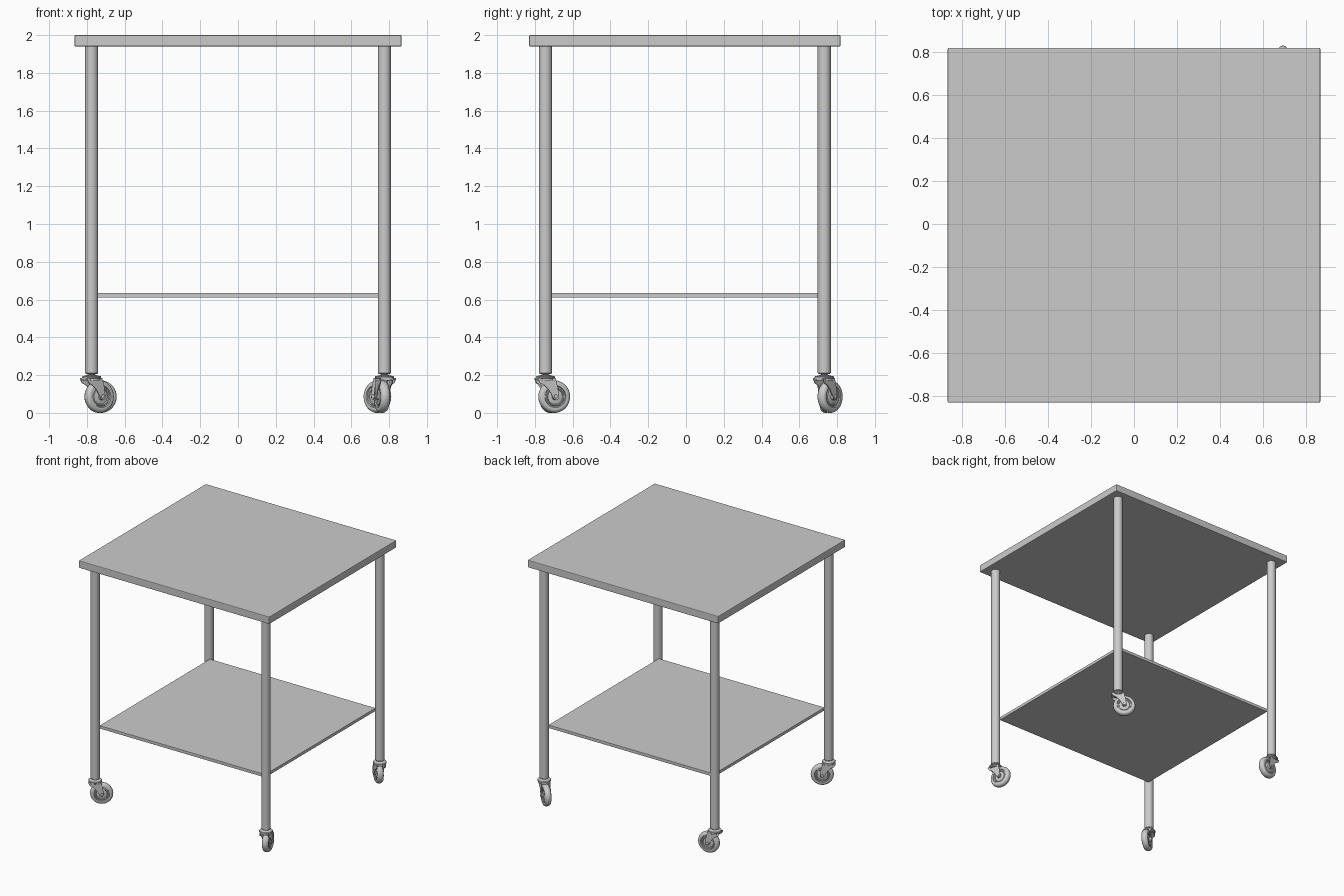
import bpy, bmesh, math
from mathutils import Matrix, Vector

if "Cube" in bpy.data.objects:
    bpy.data.objects.remove(bpy.data.objects["Cube"])

CY = -0.006          # table centre in y (one caster sticks out at the back)
LEG_X, LEG_Y = 0.775, 0.738
TRAIL, WHEEL_R = 0.048, 0.086


def finish(name, bm, matrix=None, smooth=True, bevel=0.0):
    bmesh.ops.remove_doubles(bm, verts=bm.verts, dist=1e-5)
    bmesh.ops.recalc_face_normals(bm, faces=bm.faces)
    me = bpy.data.meshes.new(name)
    bm.to_mesh(me)
    bm.free()
    ob = bpy.data.objects.new(name, me)
    bpy.context.collection.objects.link(ob)
    if matrix:
        ob.matrix_world = matrix
    if bevel:
        mod = ob.modifiers.new("edge", 'BEVEL')
        mod.width, mod.segments = bevel, 2
    if smooth:
        bpy.ops.object.select_all(action='DESELECT')
        ob.select_set(True)
        bpy.context.view_layer.objects.active = ob
        bpy.ops.object.shade_smooth_by_angle(angle=math.radians(35))
    return ob


def box(name, x, y, z0, z1, bevel):
    bm = bmesh.new()
    bmesh.ops.create_cube(bm, size=1)
    bmesh.ops.scale(bm, vec=(2 * x, 2 * y, z1 - z0), verts=bm.verts)
    bmesh.ops.translate(bm, vec=(0, CY, (z0 + z1) / 2), verts=bm.verts)
    return finish(name, bm, smooth=False, bevel=bevel)


def lathe(name, profile, matrix, steps=40):
    """Spin an (r, z) profile around local z."""
    bm = bmesh.new()
    vs = [bm.verts.new((r, 0, z)) for r, z in profile]
    es = [bm.edges.new(p) for p in zip(vs, vs[1:])]
    bmesh.ops.spin(bm, geom=vs + es, cent=(0, 0, 0), axis=(0, 0, 1),
                   angle=2 * math.pi, steps=steps)
    return finish(name, bm, matrix)


def plate(name, outline, y0, y1, matrix):
    """Extrude an (x, z) outline between two y values."""
    bm = bmesh.new()
    face = bm.faces.new([bm.verts.new((x, y0, z)) for x, z in outline])
    ext = bmesh.ops.extrude_face_region(bm, geom=[face])
    verts = [g for g in ext['geom'] if isinstance(g, bmesh.types.BMVert)]
    bmesh.ops.translate(bm, vec=(0, y1 - y0, 0), verts=verts)
    return finish(name, bm, matrix)


def caster(tag, x, y, degrees):
    base = Matrix.Translation((x, y, 0)) @ Matrix.Rotation(math.radians(degrees), 4, 'Z')
    axle = base @ Matrix.Translation((TRAIL, 0, WHEEL_R)) @ Matrix.Rotation(math.pi / 2, 4, 'X')

    # stem and swivel housing
    lathe(tag + "_caster_stem", [(0, .215), (.031, .215), (.031, .206), (.017, .204),
                                 (.017, .185), (0, .185)], base, 24)
    lathe(tag + "_swivel_housing", [(0, .201), (.022, .201), (.034, .197), (.048, .195), (.051, .191),
                                    (.051, .184), (.046, .181), (.046, .172), (0, .172)], base)

    # fork cheeks with a rounded end around the axle
    end = [(TRAIL + .017 * math.cos(a), WHEEL_R + .017 * math.sin(a))
           for a in (math.radians(t) for t in range(20, -171, -19))]
    outline = [(-.052, .182), (.046, .182), (.05, .165), (.058, .135)] + end + \
              [(.020, .105), (.004, .128), (-.018, .148), (-.04, .158)]
    for side in (-1, 1):
        plate(tag + "_fork_cheek", outline, side * .030, side * .035, base)
    plate(tag + "_fork_crown", [(-.05, .184), (.046, .184), (.046, .175), (-.05, .175)],
          -.035, .035, base)

    # tyre with rounded tread, recessed disc and raised hub
    half = [(0, .029), (.016, .029), (.018, .021), (.040, .017), (.043, .022), (.047, .022),
            (.050, .018), (.055, .018), (.058, .024), (.068, .025), (.077, .022), (.083, .014), (WHEEL_R, .005)]
    lathe(tag + "_wheel", half + [(r, -z) for r, z in reversed(half)], axle, 48)

    # axle bolt with domed ends
    bolt = [(0, .043), (.006, .042), (.010, .039), (.011, .034)]
    lathe(tag + "_axle_bolt", bolt + [(r, -z) for r, z in reversed(bolt)], axle, 20)


# table top and lower shelf
box("table_top", .865, .824, 1.94, 2.0, .005)
box("lower_shelf", .752, .715, .61, .635, .002)

# legs with casters, each swivelled to its own heading
headings = {("front", "left"): 33, ("front", "right"): 106,
            ("back", "left"): 10, ("back", "right"): 140}
for (fb, lr), heading in headings.items():
    x = LEG_X if lr == "right" else -LEG_X
    y = CY + (LEG_Y if fb == "back" else -LEG_Y)
    tag = fb + "_" + lr
    r = .035
    lathe(tag + "_leg", [(0, 1.95), (r, 1.95), (r, .212), (r - .003, .209), (0, .209)],
          Matrix.Translation((x, y, 0)), 32)
    caster(tag, x, y, heading)
